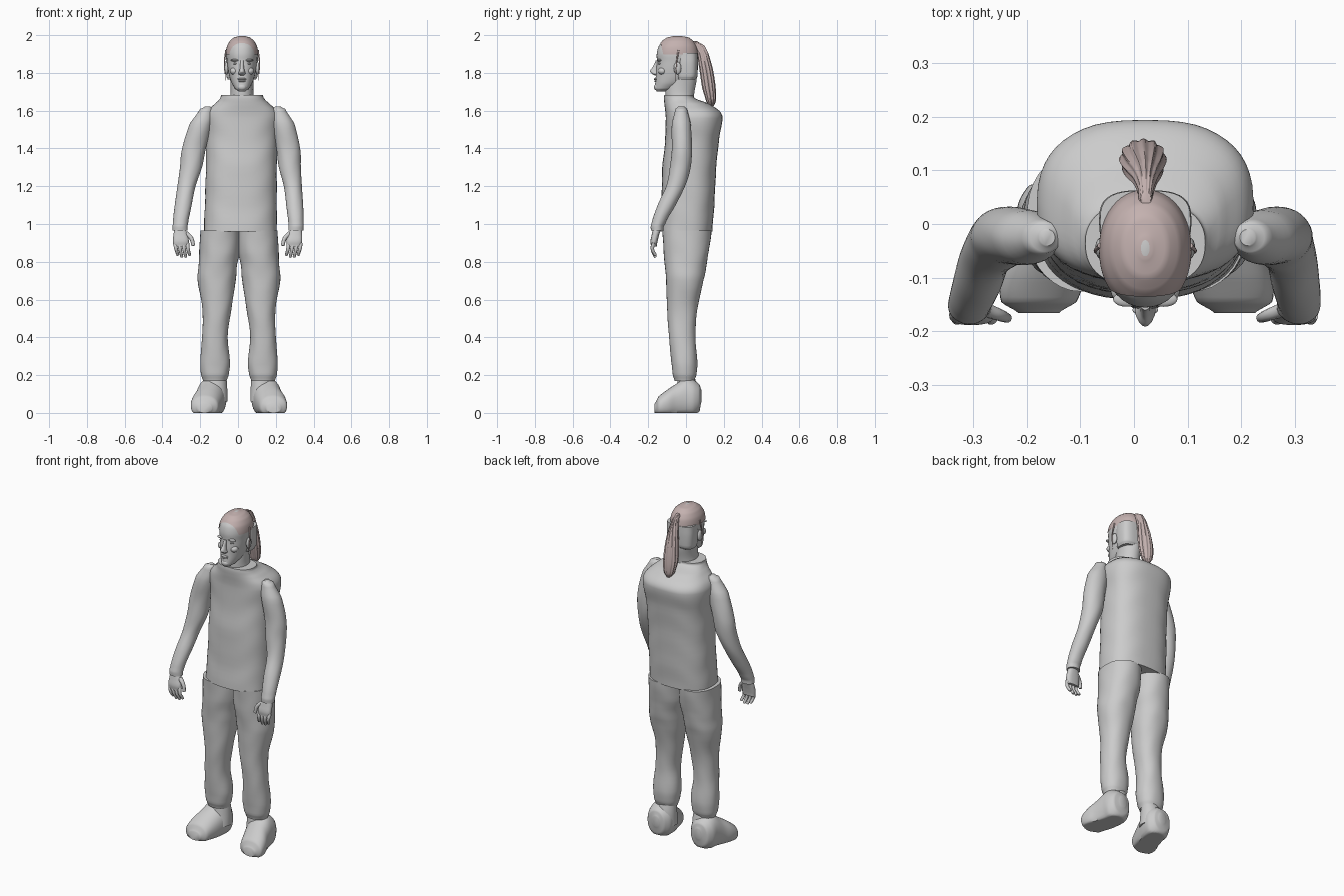
import bpy, bmesh, math
from mathutils import Vector

cube = bpy.data.objects.get("Cube")
if cube:
    bpy.data.objects.remove(cube)


def make_material(name, colour):
    mat = bpy.data.materials.new(name)
    mat.use_nodes = True
    mat.diffuse_color = colour
    mat.node_tree.nodes["Principled BSDF"].inputs["Base Color"].default_value = colour
    return mat


GREY = make_material("plain grey", (0.6, 0.6, 0.6, 1))
HAIR = make_material("dusty pink hair", (0.55, 0.44, 0.43, 1))


def spline(a, b, c, d, t):
    return b + t * ((c - a) + t * ((2*a - 5*b + 4*c - d) + t * (3*(b - c) + d - a))) / 2


def smooth_rows(rows, steps):
    # Catmull-Rom blend of the cross-sections
    rows = [Vector(r) for r in rows]
    out = []
    for i in range(len(rows) - 1):
        a, b = rows[max(i - 1, 0)], rows[i]
        c, d = rows[i + 1], rows[min(i + 2, len(rows) - 1)]
        for k in range(steps):
            row = spline(a, b, c, d, k / steps)
            row[0] = b[0] + (c[0] - b[0]) * k / steps
            out.append(row)
    return out + [rows[-1]]


def finish(name, bm, mat):
    bmesh.ops.recalc_face_normals(bm, faces=bm.faces)
    mesh = bpy.data.meshes.new(name)
    bm.to_mesh(mesh)
    bm.free()
    mesh.materials.append(mat)
    obj = bpy.data.objects.new(name, mesh)
    bpy.context.collection.objects.link(obj)
    bpy.ops.object.select_all(action="DESELECT")
    obj.select_set(True)
    bpy.context.view_layer.objects.active = obj
    bpy.ops.object.shade_smooth_by_angle(angle=math.radians(50))
    return obj


def loft(name, rows, mat=GREY, power=2, sides=36, along="z", lobes=0, folds=0, cuts=()):
    # Each row: position along the axis, then low and high limits across it
    bm = bmesh.new()
    rings = []
    for pos, x0, x1, v0, v1 in smooth_rows(rows, 5):
        ring = []
        for i in range(sides):
            a = math.tau * i / sides
            c, s = math.cos(a), math.sin(a)
            size = 1 + (0.07 * math.cos(lobes * a) if lobes else 0)
            size += folds * math.sin(38 * pos + 2 * math.sin(3 * a))
            x = (x0 + x1) / 2 + size * (x1 - x0) / 2 * math.copysign(abs(c) ** (2 / power), c)
            v = (v0 + v1) / 2 + size * (v1 - v0) / 2 * math.copysign(abs(s) ** (2 / power), s)
            ring.append(bm.verts.new((x, v, pos) if along == "z" else (x, pos, max(v, 0))))
        rings.append(ring)
    for low, high in zip(rings, rings[1:]):
        for i in range(sides):
            j = (i + 1) % sides
            bm.faces.new((low[i], low[j], high[j], high[i]))
    bm.faces.new(rings[0])
    bm.faces.new(rings[-1])
    for point, normal in cuts:
        bmesh.ops.bisect_plane(bm, geom=bm.verts[:] + bm.edges[:] + bm.faces[:],
                               plane_co=point, plane_no=normal, clear_outer=True)
    return finish(name, bm, mat)


def ball(name, centre, radii, mat=GREY):
    bm = bmesh.new()
    bmesh.ops.create_uvsphere(bm, u_segments=20, v_segments=12, radius=1)
    bmesh.ops.scale(bm, vec=radii, verts=bm.verts)
    bmesh.ops.translate(bm, vec=centre, verts=bm.verts)
    return finish(name, bm, mat)


def tube(name, points, radius, mat=GREY, tip=0.7):
    curve = bpy.data.curves.new(name, "CURVE")
    curve.dimensions = "3D"
    curve.bevel_depth = radius
    curve.bevel_resolution = 3
    curve.use_fill_caps = True
    line = curve.splines.new("BEZIER")
    line.bezier_points.add(len(points) - 1)
    for i, (bp, co) in enumerate(zip(line.bezier_points, points)):
        bp.co = co
        bp.handle_left_type = bp.handle_right_type = "AUTO"
        bp.radius = 1 + (tip - 1) * i / (len(points) - 1)
    curve.materials.append(mat)
    obj = bpy.data.objects.new(name, curve)
    bpy.context.collection.objects.link(obj)


def sided(rows, side, axis):
    # Turns distances from the body axis into x limits on one side
    return [(r[0], axis(r[0]) + side * r[1], axis(r[0]) + side * r[2], r[3], r[4]) for r in rows]


# Shirt body with high collar
loft("shirt", [
    (0.96, -.18, .205, -.14, .14), (1.1, -.175, .205, -.13, .15),
    (1.3, -.17, .205, -.125, .16), (1.45, -.17, .21, -.11, .175),
    (1.56, -.18, .222, -.108, .193), (1.6, -.165, .207, -.11, .175),
    (1.64, -.12, .165, -.114, .115), (1.665, -.095, .138, -.116, .05),
    (1.682, -.09, .132, -.115, .04)], power=2.5, sides=48, folds=0.006)

# Sleeves, hands, trousers and shoes on both sides
arm = [(1.622, .172, .2, -.04, -.01), (1.61, .16, .225, -.055, .005),
       (1.53, .16, .277, -.075, .025), (1.4, .187, .312, -.075, .032),
       (1.3, .203, .32, -.085, .025), (1.2, .234, .329, -.105, -.005),
       (1.1, .25, .34, -.15, -.055), (1.0, .266, .346, -.183, -.11),
       (0.965, .266, .346, -.186, -.12)]
palm = [(0.98, .28, .335, -.175, -.13), (0.95, .268, .34, -.18, -.14),
        (0.91, .258, .342, -.188, -.15), (0.88, .262, .338, -.185, -.155)]
leg = [(0.965, -.004, .205, -.125, .135), (0.85, -.004, .21, -.118, .12),
       (0.78, .01, .214, -.112, .108), (0.7, .018, .218, -.105, .092),
       (0.55, .04, .193, -.1, .06), (0.4, .06, .195, -.09, .05),
       (0.27, .047, .205, -.078, .06), (0.2, .055, .2, -.07, .055), (0.17, .065, .19, -.06, .045)]
ankle = [(0.06, .06, .19, -.06, .06), (0.13, .062, .18, -.05, .06), (0.22, .068, .165, -.04, .04)]
shoe = [(.082, .12, .16, .06, .12), (.072, .09, .2, .01, .15), (.04, .068, .22, -.02, .175),
        (0, .068, .225, -.03, .185), (-.05, .08, .235, -.03, .155),
        (-.1, .095, .252, -.03, .122), (-.145, .112, .252, -.02, .088), (-.166, .145, .22, 0, .05)]


def arm_axis(z):
    return 0.025 * (z - 0.97) / 0.65


def leg_axis(_):
    return 0.005


for side, word in ((-1, "right"), (1, "left")):
    loft(word + "_sleeve", sided(arm, side, arm_axis), folds=0.008)
    loft(word + "_palm", sided(palm, side, arm_axis), power=2.5, sides=20)
    for i in range(4):
        x = side * (0.332 - 0.021 * i)
        end = 0.835 - 0.012 * math.sin(i)
        tube(f"{word}_finger_{i + 1}", [(x, -.17, .9), (x - side * .004, -.178, .87),
             (x - side * .014, -.162, end)], 0.011)
    tube(word + "_thumb", [(side * .275, -.16, .95), (side * .248, -.17, .925),
         (side * .236, -.175, .885)], 0.013)
    loft(word + "_trouser_leg", sided(leg, side, leg_axis), power=2.2, folds=0.008)
    loft(word + "_ankle", sided(ankle, side, leg_axis))
    loft(word + "_shoe", sided(shoe, side, leg_axis), power=2.2, along="y")

# Neck and head, centred slightly off the middle
MID = 0.021


def centred(rows, grow=0):
    return [(z, MID - w - grow, MID + w + grow, y0 - grow, y1 + grow) for z, w, y0, y1 in rows]


skull = [(1.702, .018, -.155, -.11), (1.715, .036, -.165, -.06), (1.745, .054, -.163, 0),
         (1.78, .066, -.16, .04), (1.82, .074, -.158, .055), (1.86, .079, -.154, .06),
         (1.9, .082, -.155, .06), (1.94, .076, -.145, .052), (1.97, .06, -.122, .034),
         (1.988, .038, -.095, .01), (1.996, .008, -.06, -.03)]
loft("head", centred(skull), power=2.1)
loft("neck", centred([(1.65, .066, -.105, .04), (1.7, .06, -.108, .045),
                      (1.76, .062, -.1, .056), (1.83, .07, -.08, .06)]))
loft("scalp_sides", centred([(1.765, .075, -.05, .05), (1.78, .082, -.053, .06),
                             (1.85, .086, -.053, .063), (1.905, .084, -.053, .062)]), power=3)

# Face features
loft("nose", centred([(1.785, .008, -.165, -.14), (1.795, .019, -.18, -.14),
                      (1.808, .015, -.191, -.14), (1.83, .01, -.177, -.14),
                      (1.865, .009, -.16, -.14)]), sides=16)
for name, z, width, y in (("upper_lip", 1.767, .024, -.16), ("lower_lip", 1.757, .02, -.158)):
    ball(name, (MID, y, z), (width, .01, .006))
ball("chin", (MID, -.152, 1.724), (.024, .017, .018))
for side, word in ((-1, "right"), (1, "left")):
    ball(word + "_brow", (MID + side * .034, -.14, 1.867), (.026, .014, .007))
    ball(word + "_eye", (MID + side * .033, -.139, 1.849), (.014, .009, .006))
    ball(word + "_cheek", (MID + side * .04, -.125, 1.81), (.024, .023, .02))
    ball(word + "_ear", (MID + side * .082, -.045, 1.825), (.011, .02, .033))
    # Loose strand beside the ear
    tube(word + "_loose_strand", [(MID + side * .084, -.04, 1.92), (MID + side * .093, -.05, 1.85),
         (MID + side * .086, -.055, 1.76)], 0.005, HAIR, 0.2)

# Hair cap cut along the hairline, and the tied tail behind
loft("hair_cap", centred(skull, 0.004), HAIR, power=2.1, sides=48,
     cuts=(((0, 0, 1.897), (0, 0, -1)), ((0, -.128, 1.93), (0, -1, -.25))))
loft("ponytail", [
    (1.968, .012, .032, .035, .06), (1.945, .008, .036, .04, .095),
    (1.9, -.002, .044, .06, .118), (1.82, -.018, .054, .073, .14),
    (1.72, -.025, .058, .088, .155), (1.65, -.012, .05, .108, .156),
    (1.615, .012, .03, .125, .143)], HAIR, sides=60, lobes=12)
tube("hair_tie", [(.021, .03, 1.955), (.021, .06, 1.95), (.021, .085, 1.925)], 0.013, HAIR, 1)
